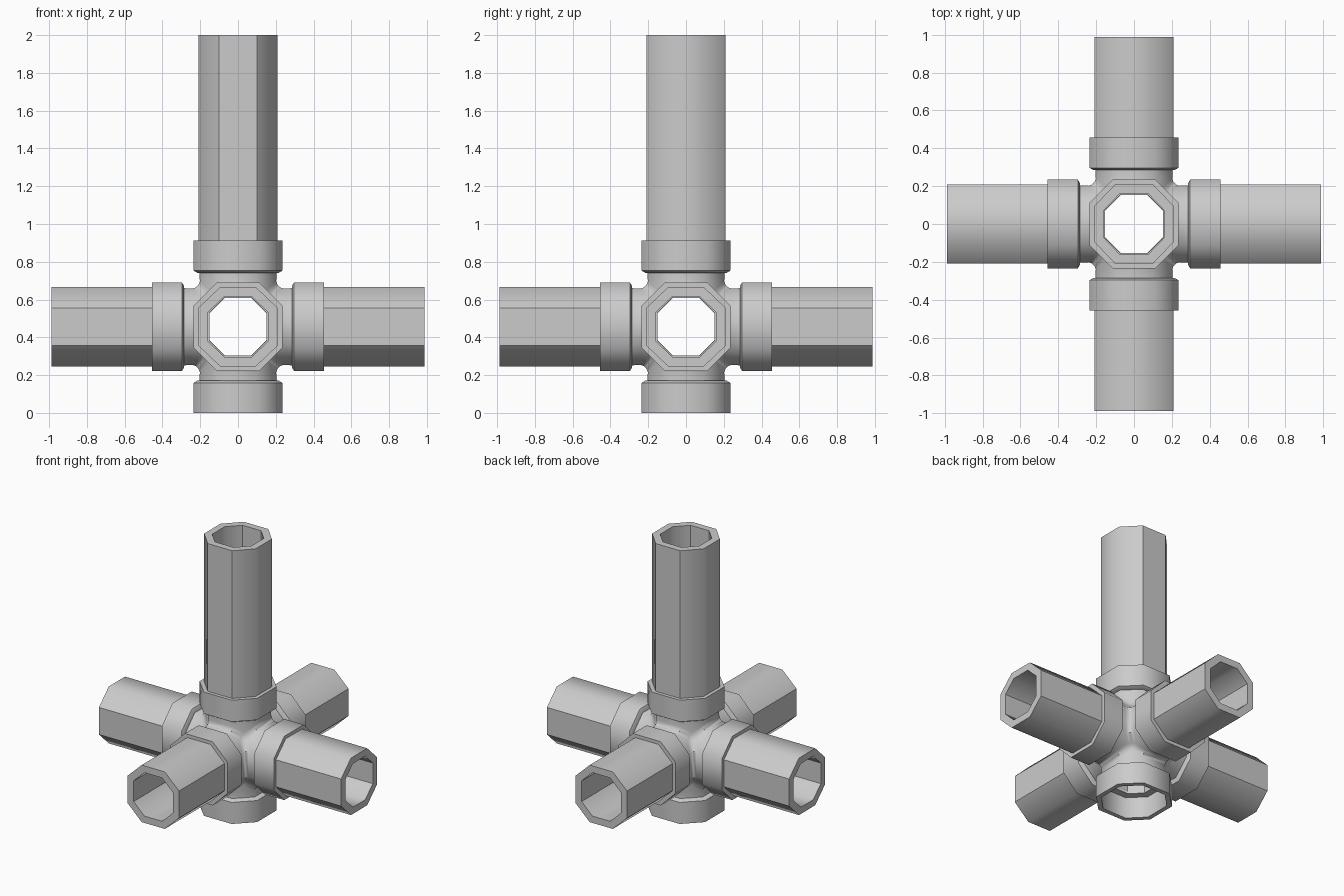
import bpy, bmesh, math
from mathutils import Vector

if "Cube" in bpy.data.objects:
    bpy.data.objects.remove(bpy.data.objects["Cube"])

CENTER = Vector((0, 0, 0.456))
X, Y, Z = Vector((1, 0, 0)), Vector((0, 1, 0)), Vector((0, 0, 1))


def finish(name, bm, angle):
    bmesh.ops.recalc_face_normals(bm, faces=bm.faces)
    me = bpy.data.meshes.new(name)
    bm.to_mesh(me)
    bm.free()
    ob = bpy.data.objects.new(name, me)
    ob.location = CENTER
    bpy.context.collection.objects.link(ob)
    bpy.ops.object.select_all(action='DESELECT')
    ob.select_set(True)
    bpy.context.view_layer.objects.active = ob
    bpy.ops.object.shade_smooth_by_angle(angle=math.radians(angle))
    return ob


def octagon(a, fu, fv):
    # half width a, half lengths of the flats along u and v
    return [(a, -fv), (a, fv), (fu, a), (-fu, a),
            (-a, fv), (-a, -fv), (-fu, -a), (fu, -a)]


def tube(name, w, u, v, section, ratios, angle):
    # closed wall section of (distance, half width) swept round an octagon
    bm = bmesh.new()
    rings = [[bm.verts.new(w * d + u * p + v * q)
              for p, q in octagon(a, a * ratios[0], a * ratios[1])]
             for d, a in section]
    for i, ring in enumerate(rings):
        nxt = rings[(i + 1) % len(rings)]
        for k in range(8):
            m = (k + 1) % 8
            bm.faces.new((ring[k], ring[m], nxt[m], nxt[k]))
    return finish(name, bm, angle)


def cross_shell(a, b, end, fillet):
    # six-way cross of equal octagonal pipes, open at the ends
    bm = bmesh.new()
    m = (a + b) / 2
    for w, u, v in ((X, Y, Z), (Y, Z, X), (Z, X, Y)):
        for s in (1, -1):
            def add(*pts):
                bm.faces.new([bm.verts.new(w * (s * d) + u * p + v * q) for d, p, q in pts])
            for i in (1, -1):
                add((end, a * i, -b), (end, a * i, b), (a, a * i, b), (a, a * i, -b))
                add((end, -b, a * i), (end, b, a * i), (a, b, a * i), (a, -b, a * i))
                for j in (1, -1):
                    add((end, a * i, b * j), (end, b * i, a * j), (a, b * i, a * j),
                        (m, m * i, m * j), (a, a * i, b * j))
    bmesh.ops.remove_doubles(bm, verts=bm.verts, dist=1e-4)
    bmesh.ops.recalc_face_normals(bm, faces=bm.faces)
    if fillet:
        seams = [e for e in bm.edges if len(e.link_faces) == 2
                 and e.calc_face_angle() > math.radians(50)]
        bmesh.ops.bevel(bm, geom=seams, offset=fillet, offset_type='OFFSET',
                        segments=4, profile=0.5, affect='EDGES', clamp_overlap=True)
    return bm


# Hollow central junction: filleted outside, plain bore inside
finish("junction_body", cross_shell(0.205, 0.095, 0.30, 0.035), 50)
finish("junction_bore", cross_shell(0.152, 0.07, 0.30, 0), 30)

arms = {"right": (X, Y, Z, 0.987), "left": (-X, Y, Z, 0.987),
        "back": (Y, X, Z, 0.987), "front": (-Y, X, Z, 0.987),
        "top": (Z, Y, X, 2 - CENTER.z), "bottom": (-Z, Y, X, None)}

for name, (w, u, v, end) in arms.items():
    # Socket collar with a small lip and a shoulder at its inner end
    tube(name + "_collar", w, u, v,
         [(0.285, 0.152), (0.285, 0.215), (0.297, 0.235), (0.456, 0.235),
          (0.456, 0.203), (0.30, 0.203), (0.30, 0.152)], (0.48, 0.48), 50)
    # Octagonal pipe, the bottom socket stays empty
    if end:
        tube(name + "_pipe", w, u, v,
             [(0.301, 0.160), (0.301, 0.21), (end, 0.21), (end, 0.160)],
             (0.45, 0.475), 45)
